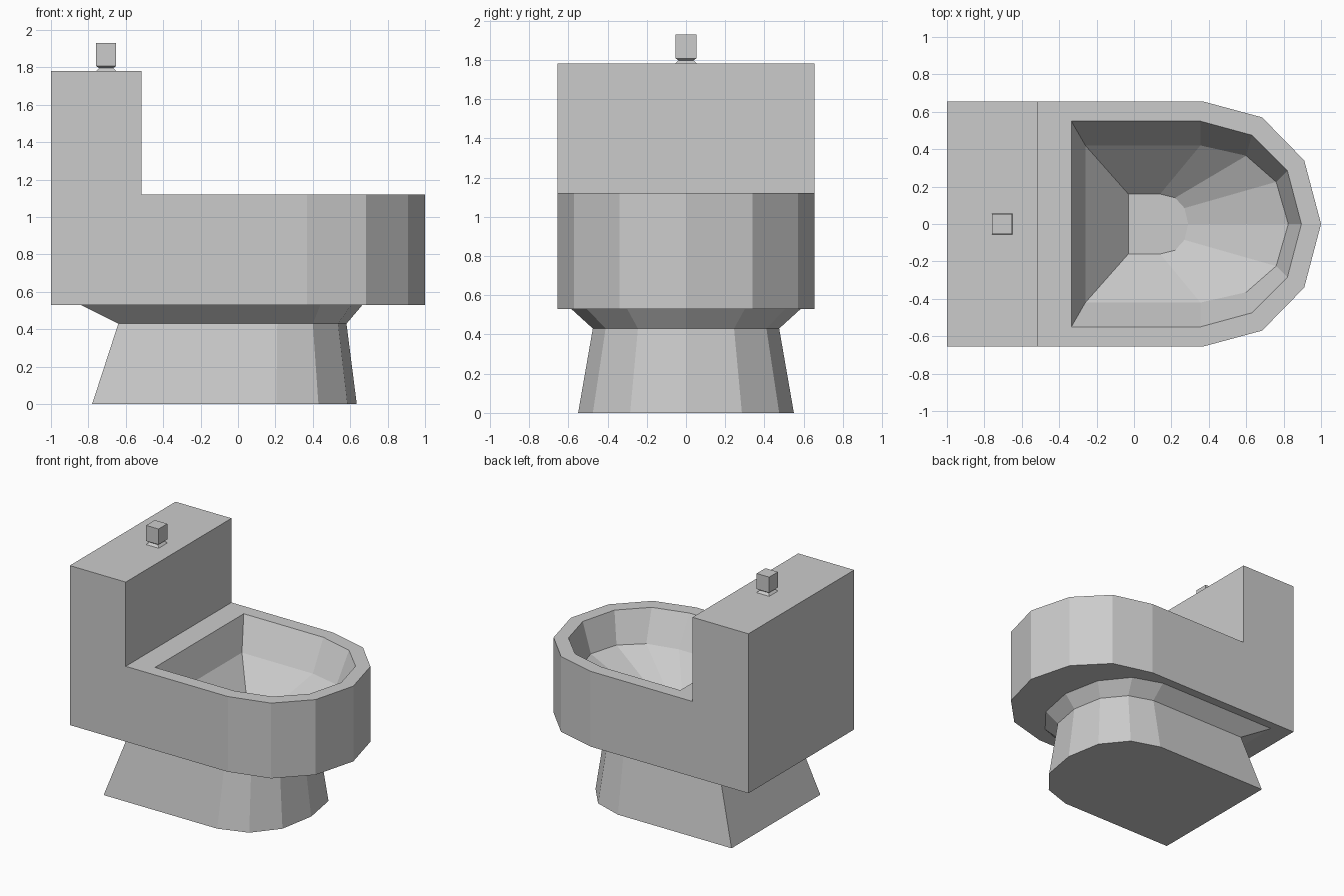
import bpy, bmesh

if "Cube" in bpy.data.objects:
    bpy.data.objects.remove(bpy.data.objects["Cube"])


def d_ring(z, back, half):
    """D-shaped outline: square back, rounded front. half = (x, y) points from side to nose."""
    pts = [(back, half[0][1])] + half
    pts += [(x, -y) for x, y in reversed(pts) if y > 0]
    return [(x, y, z) for x, y in pts]


def square_ring(z, cx, r):
    return [(cx - r, r, z), (cx + r, r, z), (cx + r, -r, z), (cx - r, -r, z)]


def loft(rings):
    """Bridge equal-sized rings in order and cap both ends."""
    bm = bmesh.new()
    loops = [[bm.verts.new(p) for p in ring] for ring in rings]
    n = len(loops[0])
    for a, b in zip(loops, loops[1:]):
        for i in range(n):
            j = (i + 1) % n
            bm.faces.new((a[i], a[j], b[j], b[i]))
    bm.faces.new(loops[0])
    bm.faces.new(loops[-1])
    return bm


def finish(bm, name):
    bmesh.ops.recalc_face_normals(bm, faces=bm.faces[:])
    mesh = bpy.data.meshes.new(name)
    bm.to_mesh(mesh)
    bm.free()
    obj = bpy.data.objects.new(name, mesh)
    bpy.context.collection.objects.link(obj)


# Pedestal, bowl outside, rim and bowl inside as one continuous loft
outer = [(0.37, 0.655), (0.685, 0.57), (0.91, 0.34), (1.0, 0)]
body = loft([
    d_ring(0.0, -0.78, [(0.205, 0.55), (0.43, 0.475), (0.585, 0.285), (0.635, 0)]),
    d_ring(0.43, -0.64, [(0.21, 0.475), (0.40, 0.41), (0.535, 0.245), (0.58, 0)]),
    d_ring(0.53, -0.84, [(0.21, 0.585), (0.44, 0.505), (0.605, 0.30), (0.665, 0)]),
    d_ring(0.53, -1.0, outer),
    d_ring(1.12, -1.0, outer),
    d_ring(1.12, -0.335, [(0.355, 0.55), (0.63, 0.475), (0.82, 0.285), (0.895, 0)]),
    d_ring(0.885, -0.26, [(0.355, 0.42), (0.60, 0.365), (0.76, 0.225), (0.825, 0)]),
    d_ring(0.62, -0.03, [(0.14, 0.16), (0.22, 0.14), (0.27, 0.085), (0.29, 0)]),
])

# Tank: cut the flat top behind the seat and extrude it upward
TANK_FRONT = -0.515
bmesh.ops.bisect_plane(body, geom=body.verts[:] + body.edges[:] + body.faces[:],
                       plane_co=(TANK_FRONT, 0, 0), plane_no=(1, 0, 0))
top = [f for f in body.faces
       if all(abs(v.co.z - 1.12) < 1e-4 and v.co.x < TANK_FRONT + 1e-4 for v in f.verts)]
new = bmesh.ops.extrude_face_region(body, geom=top)["geom"]
for v in new:
    if isinstance(v, bmesh.types.BMVert):
        v.co.z = 1.78
old = [f for f in top if f.is_valid]
if old:
    bmesh.ops.delete(body, geom=old, context='FACES')
bmesh.ops.dissolve_limit(body, angle_limit=0.002, verts=body.verts[:], edges=body.edges[:])
finish(body, "toilet_body")

# Flush knob with a narrow waist
finish(loft([square_ring(z, -0.705, r) for z, r in
             [(1.78, 0.055), (1.797, 0.038), (1.808, 0.054), (1.93, 0.054)]]), "flush_knob")
